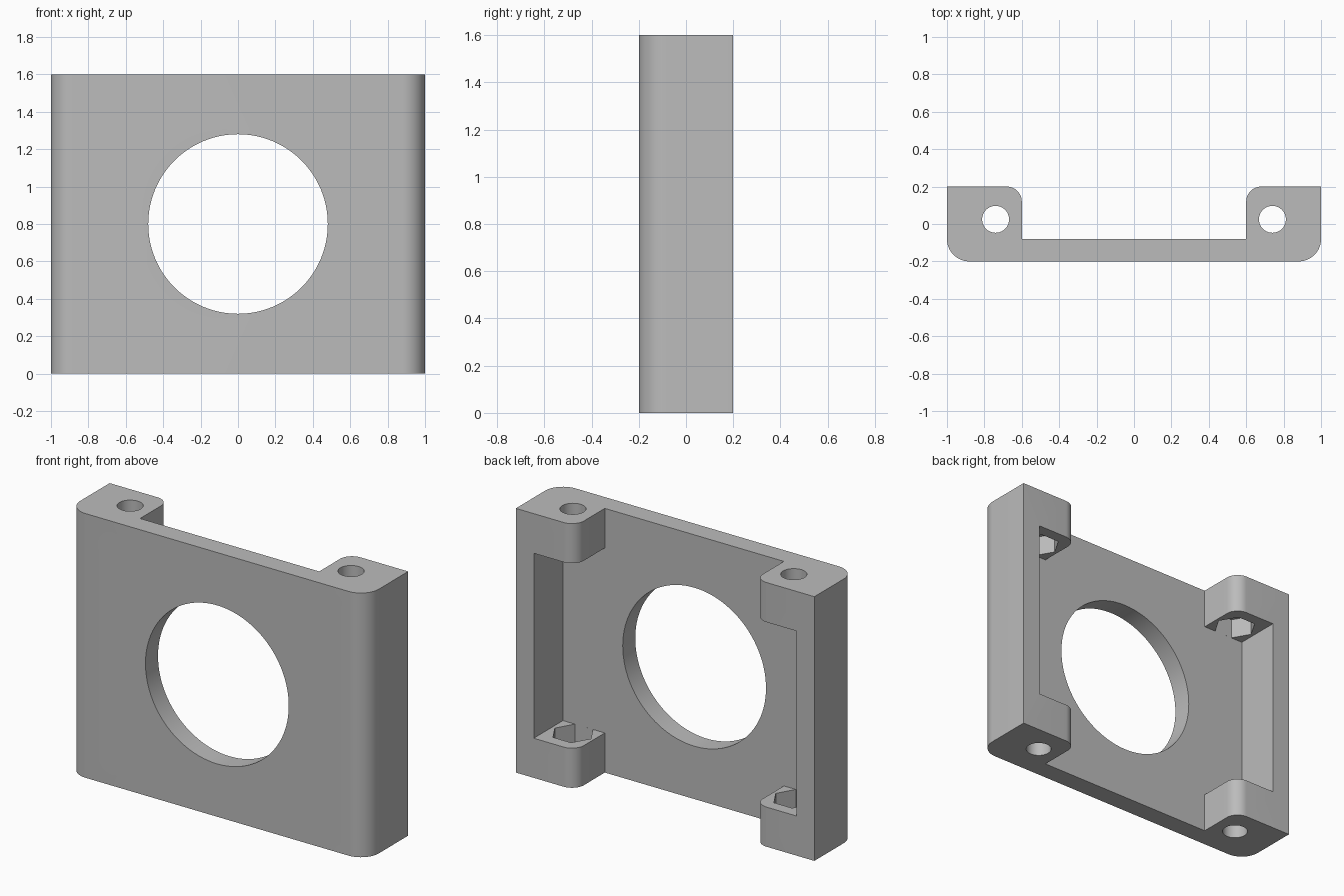
import bpy, bmesh
from math import cos, sin, pi
from mathutils import Matrix

cube = bpy.data.objects.get("Cube")
if cube:
    bpy.data.objects.remove(cube, do_unlink=True)

HEIGHT = 1.6
BLOCK = 0.24            # height of the end blocks on each post
BOLT_X, BOLT_Y = 0.74, 0.025

grey = bpy.data.materials.new("plain grey")
grey.use_nodes = True
colour = (0.5, 0.5, 0.5, 1)
grey.diffuse_color = colour
grey.node_tree.nodes["Principled BSDF"].inputs["Base Color"].default_value = colour


def arc(cx, cy, r, start, end, steps):
    """Points along an arc, angles in turns of pi."""
    angles = [pi * (start + (end - start) * i / steps) for i in range(steps + 1)]
    return [(cx + r * cos(a), cy + r * sin(a)) for a in angles]


def circle(cx, cy, r, sides):
    return arc(cx, cy, r, 0, 2, sides)[:-1]


def prism(name, points, low, high, turn=None):
    """Extrude a flat outline from low to high along z, then turn it."""
    bm = bmesh.new()
    face = bm.faces.new([bm.verts.new((x, y, low)) for x, y in points])
    top = bmesh.ops.extrude_face_region(bm, geom=[face])["geom"]
    bmesh.ops.translate(bm, vec=(0, 0, high - low),
                        verts=[v for v in top if isinstance(v, bmesh.types.BMVert)])
    if turn:
        bm.transform(turn)
    bmesh.ops.recalc_face_normals(bm, faces=bm.faces)
    mesh = bpy.data.meshes.new(name)
    bm.to_mesh(mesh)
    bm.free()
    mesh.materials.append(grey)
    obj = bpy.data.objects.new(name, mesh)
    bpy.context.collection.objects.link(obj)
    return obj


# Channel outline: thin front plate with a post at each end
half = (arc(0.88, -0.08, 0.12, -0.5, 0, 16) + [(1, 0.2)]
        + arc(0.68, 0.12, 0.08, 0.5, 1, 12) + [(0.6, -0.08)])
outline = half + [(-x, y) for x, y in reversed(half)]
bracket = prism("mounting_bracket", outline, 0, HEIGHT)

# Large round opening through the plate
cutters = [prism("opening_cutter", circle(0, -HEIGHT / 2, 0.48, 96), -0.5, 0.5,
                 Matrix.Rotation(-pi / 2, 4, "X"))]

for side in (-1, 1):
    # Recess in the post, leaving the outer wall and two end blocks
    recess = [(side * 0.55, -0.08), (side * 0.88, -0.08),
              (side * 0.88, 0.3), (side * 0.55, 0.3)]
    cutters.append(prism("recess_cutter", recess, BLOCK, HEIGHT - BLOCK))
    # Bolt hole through both end blocks
    cutters.append(prism("bolt_cutter", circle(side * BOLT_X, BOLT_Y, 0.072, 40),
                         -0.1, HEIGHT + 0.1))
    # Hexagonal nut seats inside the end blocks
    seat = circle(side * BOLT_X, BOLT_Y, 0.121, 6)
    cutters.append(prism("lower_nut_cutter", seat, 0.12, 0.3))
    cutters.append(prism("upper_nut_cutter", seat, HEIGHT - 0.3, HEIGHT - 0.12))

for cutter in cutters:
    cutter.hide_render = True
    cut = bracket.modifiers.new(cutter.name, "BOOLEAN")
    cut.operation = "DIFFERENCE"
    cut.solver = "EXACT"
    cut.object = cutter

# Bake the cuts and drop the cutters
graph = bpy.context.evaluated_depsgraph_get()
finished = bpy.data.meshes.new_from_object(bracket.evaluated_get(graph))
bracket.modifiers.clear()
bracket.data = finished
for cutter in cutters:
    bpy.data.objects.remove(cutter, do_unlink=True)

# Smooth the rounded corners and holes, keep hard edges
bpy.ops.object.select_all(action="DESELECT")
bracket.select_set(True)
bpy.context.view_layer.objects.active = bracket
bpy.ops.object.shade_smooth_by_angle(angle=pi / 6)
